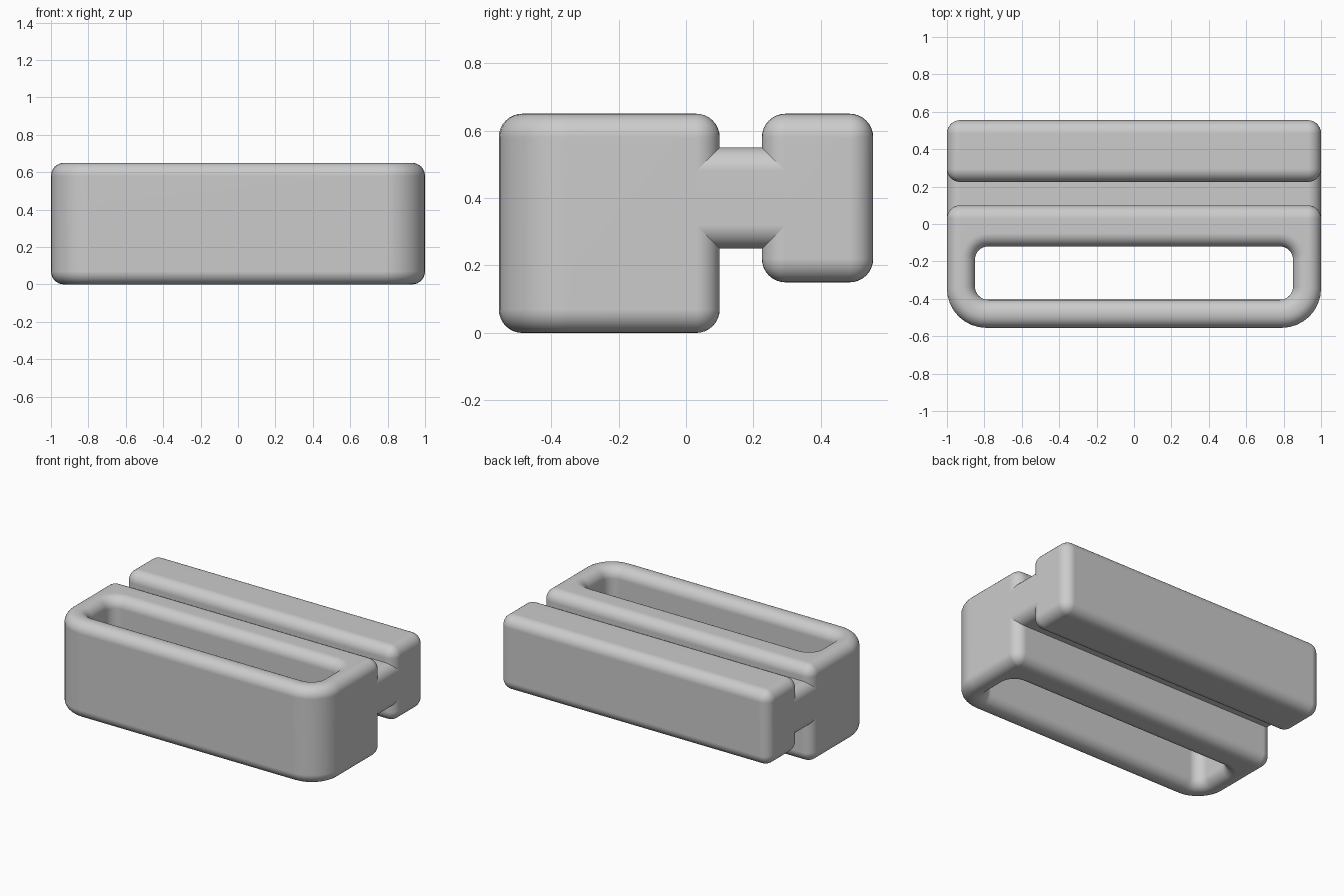
import bpy, bmesh, math

cube = bpy.data.objects.get("Cube")
if cube:
    bpy.data.objects.remove(cube)

SOFT = 0.07      # rounding on every edge
STEPS = 8

grey = bpy.data.materials.new("plain grey")
grey.use_nodes = True
grey.diffuse_color = (0.6, 0.6, 0.6, 1)
grey.node_tree.nodes["Principled BSDF"].inputs["Base Color"].default_value = grey.diffuse_color


def finish(name, bm):
    bmesh.ops.remove_doubles(bm, verts=bm.verts, dist=1e-5)
    bmesh.ops.recalc_face_normals(bm, faces=bm.faces)
    mesh = bpy.data.meshes.new(name)
    bm.to_mesh(mesh)
    bm.free()
    mesh.materials.append(grey)
    obj = bpy.data.objects.new(name, mesh)
    bpy.context.collection.objects.link(obj)
    bpy.ops.object.select_all(action='DESELECT')
    obj.select_set(True)
    bpy.context.view_layer.objects.active = obj
    bpy.ops.object.shade_smooth_by_angle(angle=math.radians(40))
    normals = obj.modifiers.new("flat panels", 'WEIGHTED_NORMAL')
    normals.keep_sharp = True
    return obj


def outline(half, front, back, r_front, r_back, grow):
    """Rounded rectangle in plan, grown or shrunk evenly by grow."""
    points = []
    corners = ((1, back, -1, r_back), (-1, back, -1, r_back),
               (-1, front, 1, r_front), (1, front, 1, r_front))
    for i, (sx, y, inward, r) in enumerate(corners):
        for k in range(STEPS + 1):
            a = (i + k / STEPS) * math.pi / 2
            points.append((sx * (half - r) + (r + grow) * math.cos(a),
                           y + inward * r + (r + grow) * math.sin(a)))
    return points


def rounded_box(name, lo, hi, only_along_y=False):
    bm = bmesh.new()
    bmesh.ops.create_cube(bm, size=1)
    for v in bm.verts:
        v.co = [(a + b) / 2 + c * (b - a) for a, b, c in zip(lo, hi, v.co)]
    edges = [e for e in bm.edges if not only_along_y
             or abs(e.verts[0].co.y - e.verts[1].co.y) > 0.01]
    bmesh.ops.bevel(bm, geom=edges, offset=SOFT, segments=STEPS,
                    profile=0.5, affect='EDGES')
    return finish(name, bm)


# Slotted frame: rings run up the outside, over the rim, and down the slot
HEIGHT = 0.65
arc = [i / STEPS * math.pi / 2 for i in range(STEPS + 1)]
section = [(SOFT * (1 - math.sin(a)), SOFT * (1 - math.cos(a))) for a in arc]
section += [(d, HEIGHT - z) for d, z in reversed(section)]
bm = bmesh.new()
rings = []
for d, z in section:
    plan = outline(1, -0.555, 0.1, 0.21, SOFT, -d)
    rings.append([bm.verts.new((x, y, z)) for x, y in plan])
for d, z in reversed(section):
    plan = outline(0.85, -0.405, -0.12, SOFT, SOFT, d)
    rings.append([bm.verts.new((x, y, z)) for x, y in plan])
for i, ring in enumerate(rings):
    after = rings[(i + 1) % len(rings)]
    for j in range(len(ring)):
        k = (j + 1) % len(ring)
        bm.faces.new((ring[j], ring[k], after[k], after[j]))
finish("slotted_frame", bm)

# Rear bar and the narrow web joining it to the frame
rounded_box("rear_bar", (-1, 0.225, 0.15), (1, 0.555, HEIGHT))
rounded_box("joining_web", (-1, 0.03, 0.25), (1, 0.295, 0.55), only_along_y=True)
